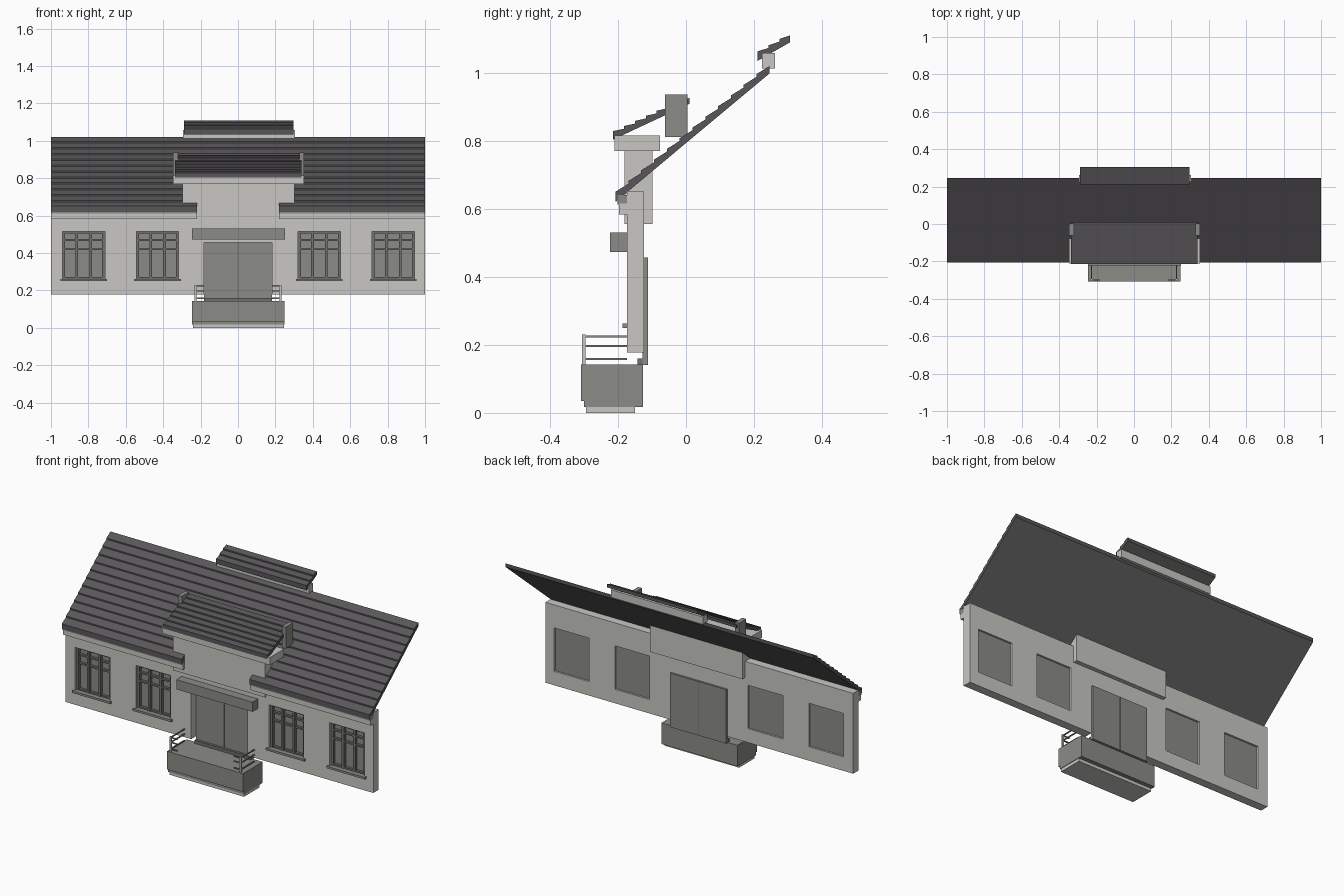
import bpy
import bmesh

old = bpy.data.objects.get("Cube")
if old:
    bpy.data.objects.remove(old, do_unlink=True)


def material(name, r, g, b):
    m = bpy.data.materials.new(name)
    m.use_nodes = True
    m.diffuse_color = (r, g, b, 1)
    node = next(n for n in m.node_tree.nodes if n.type == 'BSDF_PRINCIPLED')
    node.inputs["Base Color"].default_value = (r, g, b, 1)
    return m


PLASTER = material("pale plaster", 0.58, 0.575, 0.55)
GREY = material("mid grey", 0.26, 0.26, 0.245)
DARK = material("dark grey", 0.16, 0.16, 0.155)
TILE = material("roof tile", 0.10, 0.094, 0.10)


def finish(name, bm, *mats):
    bmesh.ops.recalc_face_normals(bm, faces=bm.faces)
    mesh = bpy.data.meshes.new(name)
    bm.to_mesh(mesh)
    bm.free()
    for m in mats:
        mesh.materials.append(m)
    ob = bpy.data.objects.new(name, mesh)
    bpy.context.collection.objects.link(ob)
    return ob


def prism(name, profile, x0, x1, *mats):
    """Extrude a (y, z) profile along x."""
    bm = bmesh.new()
    face = bm.faces.new([bm.verts.new((x0, y, z)) for y, z in profile])
    ext = bmesh.ops.extrude_face_region(bm, geom=[face])["geom"]
    verts = [v for v in ext if isinstance(v, bmesh.types.BMVert)]
    bmesh.ops.translate(bm, verts=verts, vec=(x1 - x0, 0, 0))
    return finish(name, bm, *mats)


def box(name, x, y, z, mat):
    corners = [(y[0], z[0]), (y[1], z[0]), (y[1], z[1]), (y[0], z[1])]
    return prism(name, corners, x[0], x[1], mat)


def tiled_roof(name, start, end, count, thick, x0, x1, first=0):
    """Sloped slab with overlapping courses on top and a plain soffit."""
    lip = 0.008

    def at(i, lift):
        t = i / count
        return (start[0] + (end[0] - start[0]) * t,
                start[1] + (end[1] - start[1]) * t + lift)

    profile = [at(count, 0), at(first, 0)]
    for i in range(first, count):
        profile += [at(i, thick + lip), at(i + 1, thick)]
    ob = prism(name, profile, x0, x1, TILE, DARK)
    for p in ob.data.polygons:
        if p.normal.z < -0.3:
            p.material_index = 1
    return ob


# Main wall with openings
FRONT, BACK = -0.173, -0.123
WIN_X = (-0.825, -0.43, 0.435, 0.83)
HALF, WIN_Z0, WIN_Z1 = 0.113, 0.26, 0.515
DOOR, DOOR_Z = 0.183, 0.457
holes = [(c - HALF, c + HALF, WIN_Z0, WIN_Z1) for c in WIN_X]
holes.append((-DOOR, DOOR, 0.0, DOOR_Z))
xs = sorted([-1, 1] + [h[0] for h in holes] + [h[1] for h in holes])
zs = [0.178, WIN_Z0, DOOR_Z, WIN_Z1, 0.65]
bm = bmesh.new()
grid = [[bm.verts.new((x, FRONT, z)) for z in zs] for x in xs]
for i in range(len(xs) - 1):
    for j in range(len(zs) - 1):
        cx, cz = (xs[i] + xs[i + 1]) / 2, (zs[j] + zs[j + 1]) / 2
        if not any(a < cx < b and c < cz < d for a, b, c, d in holes):
            bm.faces.new((grid[i][j], grid[i + 1][j], grid[i + 1][j + 1], grid[i][j + 1]))
ext = bmesh.ops.extrude_face_region(bm, geom=bm.faces[:])["geom"]
bmesh.ops.translate(bm, verts=[v for v in ext if isinstance(v, bmesh.types.BMVert)],
                    vec=(0, BACK - FRONT, 0))
finish("main_wall", bm, PLASTER)

# Windows: pane, frame, glazing bars and sill
for n, c in enumerate(WIN_X):
    x0, x1 = c - HALF, c + HALF
    box(f"window_pane_{n}", (x0, x1), (-0.142, -0.134), (WIN_Z0, WIN_Z1), GREY)
    for k, bx in enumerate((x0 + 0.007, c - 0.037, c + 0.037, x1 - 0.007)):
        box(f"window_upright_{n}_{k}", (bx - 0.007, bx + 0.007), (-0.16, -0.14),
            (WIN_Z0, WIN_Z1), DARK)
    for k, bz in enumerate((WIN_Z0 + 0.006, 0.42, 0.47, WIN_Z1 - 0.006)):
        box(f"window_crossbar_{n}_{k}", (x0, x1), (-0.157, -0.14), (bz - 0.005, bz + 0.005), DARK)
    box(f"window_sill_{n}", (x0 - 0.012, x1 + 0.012), (-0.186, FRONT + 0.02),
        (0.25, 0.262), GREY)

# Double door
for side, x0, x1 in (("right", -DOOR, -0.002), ("left", 0.002, DOOR)):
    box(f"door_leaf_{side}", (x0, x1), (-0.128, -0.112), (0.14, DOOR_Z), GREY)
box("door_gap", (-0.003, 0.003), (-0.122, -0.114), (0.14, DOOR_Z), DARK)
box("door_threshold", (-DOOR, DOOR), (-0.143, -0.125), (0.14, 0.16), DARK)
box("door_canopy", (-0.245, 0.25), (-0.223, FRONT), (0.473, 0.53), GREY)

# Porch platform and base
prism("porch_platform", [(-0.308, 0.142), (-0.308, 0.035), (-0.299, 0.035), (-0.299, 0.018),
                         (-0.126, 0.018), (-0.126, 0.142)], -0.245, 0.248, GREY)
box("porch_base", (-0.24, 0.245), (-0.294, -0.15), (0, 0.018), PLASTER)

# Railings
for side, s in (("left", 1), ("right", -1)):
    box(f"rail_post_{side}", (s * 0.222, s * 0.232), (-0.305, -0.295), (0.14, 0.23), PLASTER)
    for k, z in enumerate((0.158, 0.196, 0.225)):
        box(f"side_rail_{side}_{k}", (s * 0.224, s * 0.23), (-0.3, FRONT), (z - 0.003, z + 0.003), GREY)
        box(f"front_rail_{side}_{k}", (s * 0.183, s * 0.227), (-0.303, -0.297),
            (z - 0.003, z + 0.003), GREY)

# Eaves and main roof, notched around the central bay
EAVE, RIDGE = (-0.207, 0.62), (0.245, 0.997)
for side, x0, x1 in (("right", -1, -0.22), ("left", 0.22, 1)):
    box(f"cornice_{side}", (x0, x1), (-0.197, FRONT), (0.583, 0.615), PLASTER)
    box(f"fascia_{side}", (x0, x1), (-0.202, FRONT), (0.612, 0.64), GREY)
    tiled_roof(f"main_roof_{side}", EAVE, RIDGE, 12, 0.022, x0, x1)
tiled_roof("main_roof_middle", EAVE, RIDGE, 12, 0.022, -0.22, 0.22, first=1)

# Central bay with its cap, end blocks and small roof
box("bay_wall", (-0.297, 0.303), (-0.18, -0.098), (0.555, 0.77), PLASTER)
box("bay_cap", (-0.348, 0.354), (-0.21, -0.077), (0.77, 0.815), PLASTER)
for side, x0, x1 in (("right", -0.348, -0.322), ("left", 0.328, 0.354)):
    box(f"bay_end_block_{side}", (x0, x1), (-0.062, 0.004), (0.81, 0.936), GREY)
tiled_roof("bay_roof", (-0.214, 0.803), (0.01, 0.908), 7, 0.017, -0.336, 0.34)

# Raised ridge roof
box("ridge_wall", (-0.295, 0.305), (0.224, 0.262), (1.012, 1.057), PLASTER)
tiled_roof("ridge_roof", (0.21, 1.034), (0.306, 1.089), 3, 0.02, -0.29, 0.298)
